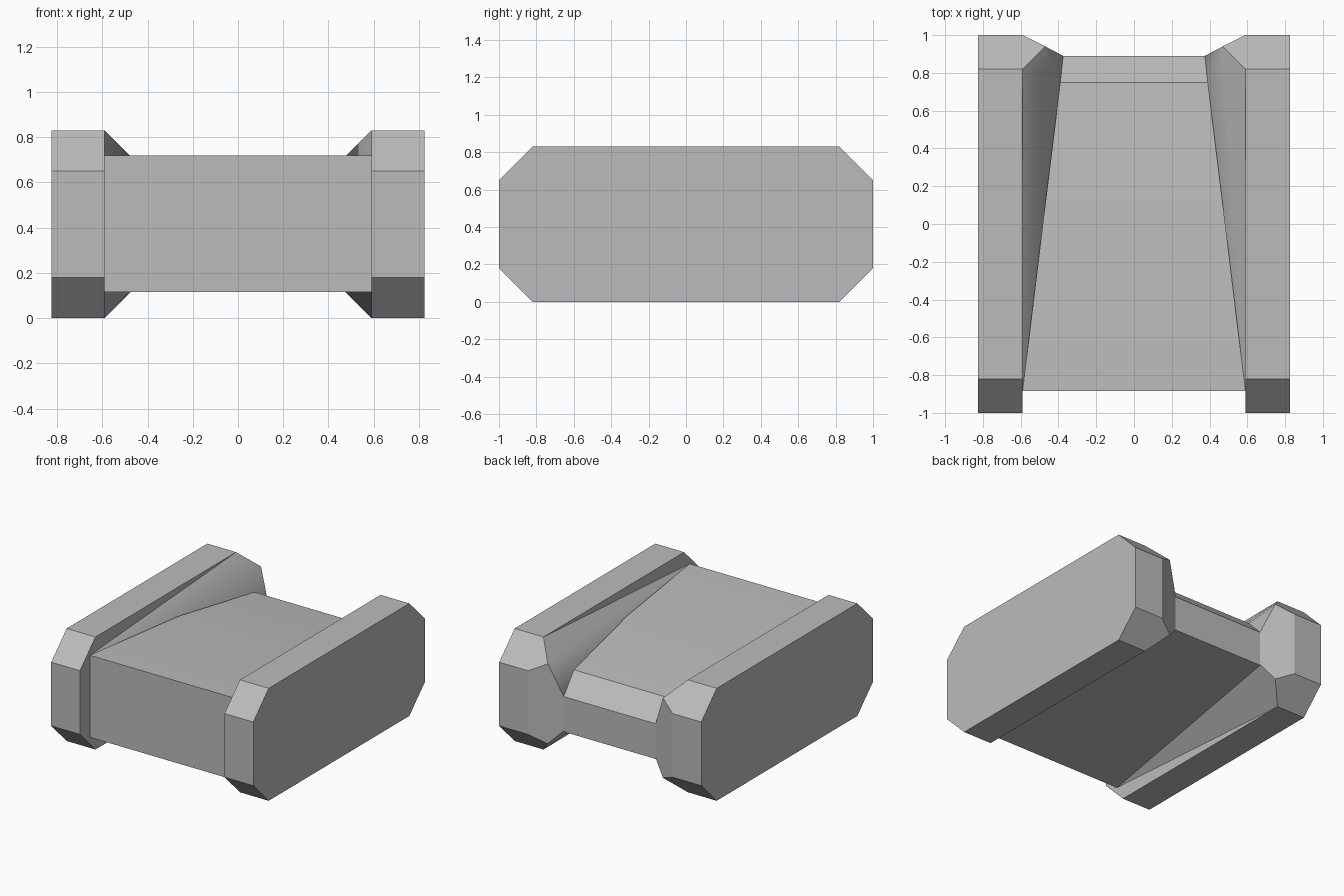
import bpy, bmesh, math

cube = bpy.data.objects.get("Cube")
if cube:
    bpy.data.objects.remove(cube, do_unlink=True)

grey = bpy.data.materials.new("plain grey")
grey.use_nodes = True
grey.diffuse_color = (0.5, 0.5, 0.5, 1)
grey.node_tree.nodes["Principled BSDF"].inputs["Base Color"].default_value = (0.5, 0.5, 0.5, 1)


def finish(name, bm):
    """Turn a bmesh into a grey object with sharp edges kept."""
    bmesh.ops.recalc_face_normals(bm, faces=bm.faces)
    mesh = bpy.data.meshes.new(name)
    bm.to_mesh(mesh)
    bm.free()
    mesh.materials.append(grey)
    obj = bpy.data.objects.new(name, mesh)
    bpy.context.collection.objects.link(obj)
    bpy.ops.object.select_all(action='DESELECT')
    obj.select_set(True)
    bpy.context.view_layer.objects.active = obj
    bpy.ops.object.shade_smooth_by_angle(angle=math.radians(30))
    return obj


def loft(name, rings):
    """Skin matching rings of points and cap both ends."""
    bm = bmesh.new()
    loops = [[bm.verts.new(p) for p in ring] for ring in rings]
    n = len(loops[0])
    for a, b in zip(loops, loops[1:]):
        for i in range(n):
            j = (i + 1) % n
            bm.faces.new((a[i], a[j], b[j], b[i]))
    bm.faces.new(loops[0])
    bm.faces.new(loops[-1])
    return finish(name, bm)


def hull(name, points):
    """Convex solid around a few corner points."""
    bm = bmesh.new()
    verts = [bm.verts.new(p) for p in points]
    bmesh.ops.convex_hull(bm, input=verts)
    bmesh.ops.dissolve_limit(bm, angle_limit=math.radians(1.5),
                             verts=bm.verts, edges=bm.edges)
    return finish(name, bm)


# Centre body: tapers to the back, crowned top, bevelled rear edge
# Stations: y, half width at bottom, half width at top, bottom, top
stations = [(-0.885, 0.59, 0.59, 0.115, 0.72),
            (0.0, 0.483, 0.483, 0.165, 0.70),
            (0.75, 0.392, 0.39, 0.207, 0.615),
            (0.89, 0.375, 0.375, 0.215, 0.475)]
loft("centre_body", [[(-wb, y, lo), (wb, y, lo), (wt, y, hi), (-wt, y, hi)]
                     for y, wb, wt, lo, hi in stations])

# Side pods: long boxes with bevelled ends
HEIGHT, INNER, OUTER = 0.83, 0.59, 0.825
octagon = [(-0.82, 0), (0.82, 0), (1, 0.18), (1, 0.65),
           (0.82, HEIGHT), (-0.82, HEIGHT), (-1, 0.65), (-1, 0.18)]

# Wedge fillets joining each pod to the body
wedge = [(INNER, -0.885, 0.72), (INNER, -0.885, 0.115),
         (INNER, 0.82, HEIGHT), (INNER, 0.82, 0),
         (INNER, 1, 0.65), (INNER, 1, 0.18),
         (0.47, 0.94, 0.71), (0.47, 0.94, 0.12),
         (0.39, 0.75, 0.613), (0.375, 0.89, 0.475), (0.375, 0.89, 0.222)]

for side, s in (("left", 1), ("right", -1)):
    loft(side + "_pod", [[(s * x, y, z) for y, z in octagon] for x in (INNER, OUTER)])
    hull(side + "_wedge", [(s * x, y, z) for x, y, z in wedge])
